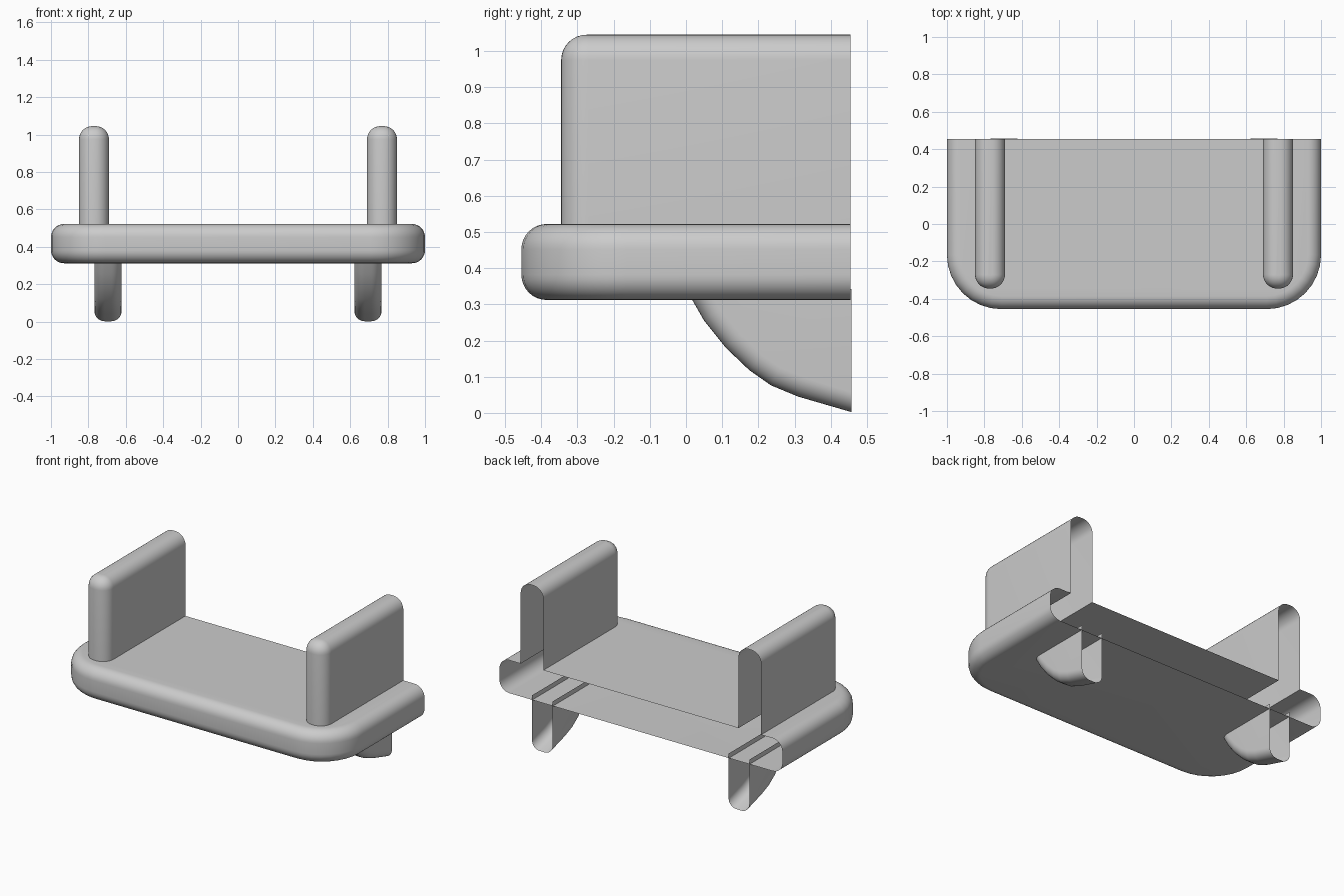
import bpy, bmesh
from math import sin, cos, pi

if "Cube" in bpy.data.objects:
    bpy.data.objects.remove(bpy.data.objects["Cube"])

BACK = 0.455
SEG = 8


def arc_steps():
    return [i / SEG * pi / 2 for i in range(SEG + 1)]


def outline(cx, hw, front, r, inset=0.0):
    """U-shaped plan outline, open at the back, with rounded front corners."""
    rr = r - inset
    pts = [(cx - hw + inset, BACK)]
    pts += [(cx - hw + r - rr * cos(a), front + r - rr * sin(a)) for a in arc_steps()]
    pts += [(cx + hw - r + rr * sin(a), front + r - rr * cos(a)) for a in arc_steps()]
    pts.append((cx + hw - inset, BACK))
    return pts


def skin(bm, rings, flip=False):
    for a, b in zip(rings, rings[1:]):
        for i in range(len(a) - 1):
            f = [a[i], a[i + 1], b[i + 1], b[i]]
            bm.faces.new(f[::-1] if flip else f)


def ring(bm, pts, z):
    return [bm.verts.new((x, y, z)) for x, y in pts]


def finish(bm, name):
    me = bpy.data.meshes.new(name)
    bm.to_mesh(me)
    bm.free()
    ob = bpy.data.objects.new(name, me)
    bpy.context.collection.objects.link(ob)
    bpy.ops.object.select_all(action='DESELECT')
    ob.select_set(True)
    bpy.context.view_layer.objects.active = ob
    bpy.ops.object.shade_smooth_by_angle()
    return ob


PANEL_X, PANEL_HW, PANEL_FRONT, PANEL_R = 0.77, 0.08, -0.345, 0.075
Z0, Z1, TOP = 0.312, 0.522, 1.045
EDGE = 0.07

# Shelf: rounded tray shell, open at the back, slotted where the panels join
bm = bmesh.new()
levels = [(Z0 + EDGE * (1 - cos(a)), EDGE * (1 - sin(a))) for a in arc_steps()]
levels += [(Z1 - EDGE * (1 - sin(a)), EDGE * (1 - cos(a))) for a in arc_steps()]
rings = [ring(bm, outline(0, 1.0, -BACK, 0.29, d), z) for z, d in levels]
skin(bm, rings)
bm.faces.new(rings[0][::-1])
top = list(rings[-1])
for s in (1, -1):
    slot = outline(s * PANEL_X, PANEL_HW, PANEL_FRONT, PANEL_R)
    top += ring(bm, slot[::-1], Z1)
bm.faces.new(top)
finish(bm, "shelf")

# Upright side panels: rounded shells, open at the back and base
for s, side in ((-1, "left"), (1, "right")):
    bm = bmesh.new()
    levels = [(Z1, 0.0)]
    levels += [(TOP - EDGE * (1 - sin(a)), EDGE * (1 - cos(a))) for a in arc_steps()]
    rings = [ring(bm, outline(s * PANEL_X, PANEL_HW, PANEL_FRONT, PANEL_R, d), z)
             for z, d in levels]
    skin(bm, rings)
    bm.faces.new(rings[-1])
    finish(bm, side + "_side_panel")

# Curved brackets: y, z curve of the lower edge with its inward normal
CURVE = [(0.0, 0.342), (0.05, 0.255), (0.11, 0.18), (0.175, 0.118),
         (0.235, 0.076), (0.31, 0.045), (0.458, 0.002)]
R, HW = 0.055, 0.073


def inset_curve(d):
    pts = []
    for i, (y, z) in enumerate(CURVE):
        if i == 0:
            ny, nz = 1.15, 0.0
        elif i == len(CURVE) - 1:
            ny, nz = 0.0, 1.0
        else:
            (ya, za), (yb, zb) = CURVE[i - 1], CURVE[i + 1]
            length = ((yb - ya) ** 2 + (zb - za) ** 2) ** 0.5
            ny, nz = (za - zb) / length, (yb - ya) / length
        pts.append((y + ny * d, z + nz * d))
    return pts


for s, side in ((-1, "left"), (1, "right")):
    bm = bmesh.new()
    cx = s * 0.695
    half = [(HW - R * (1 - cos(a)), R * (1 - sin(a))) for a in arc_steps()]
    section = [(-x, d) for x, d in half] + half[::-1]
    rows = [[bm.verts.new((cx + x, y, z)) for y, z in inset_curve(d)]
            for x, d in section]
    skin(bm, rows)
    # flat side walls
    for row, x in ((rows[0], -HW), (rows[-1], HW)):
        wall = row + [bm.verts.new((cx + x, CURVE[-1][0], CURVE[0][1]))]
        bm.faces.new(wall if x > 0 else wall[::-1])
    # outward winding for the curved strip
    bm.normal_update()
    strip = [f for f in bm.faces if len(f.verts) == 4]
    if sum(f.normal.z * f.calc_area() for f in strip) > 0:
        bmesh.ops.reverse_faces(bm, faces=strip)
    finish(bm, side + "_bracket")
